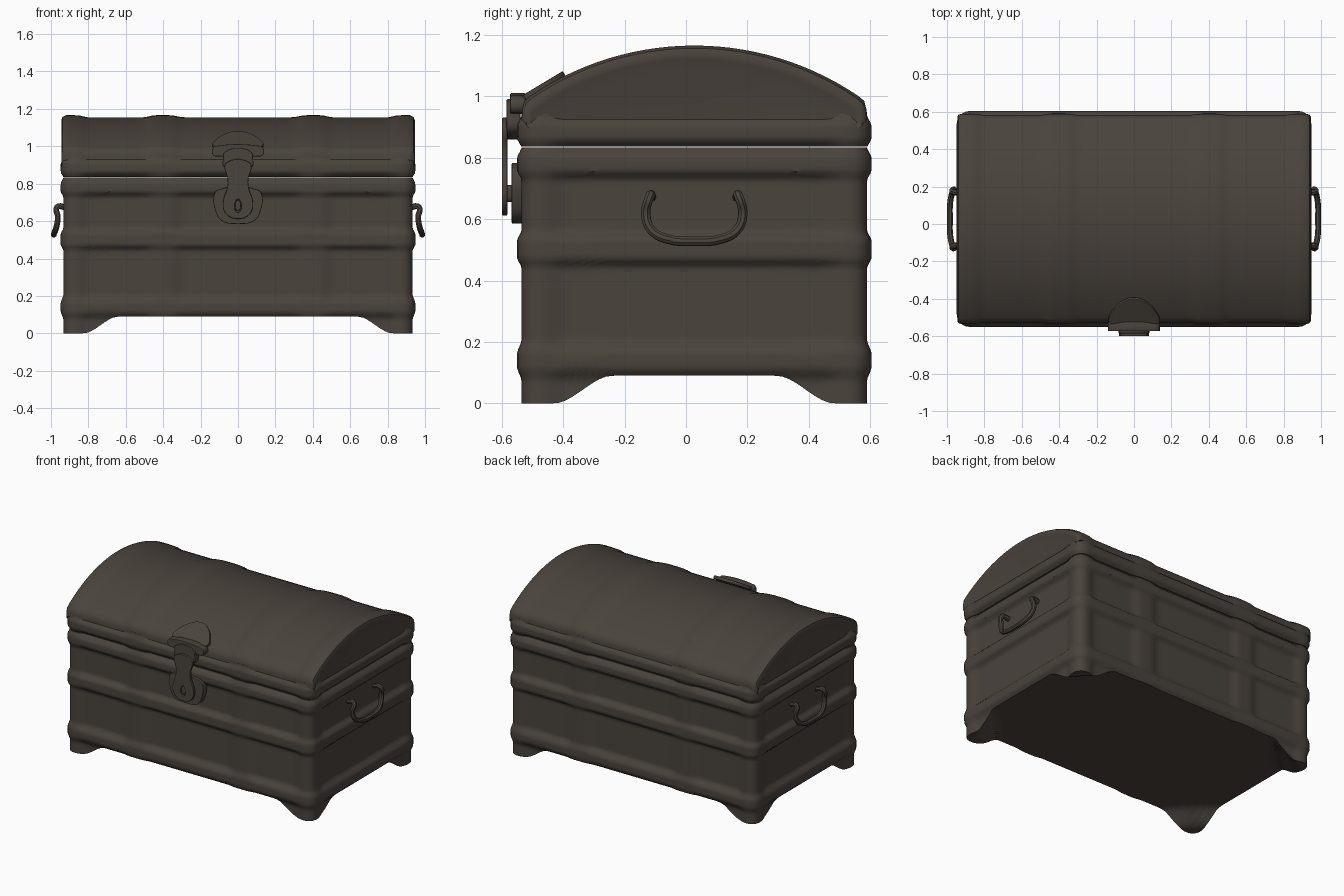
import bpy, bmesh, math
from mathutils import Vector

if "Cube" in bpy.data.objects:
    bpy.data.objects.remove(bpy.data.objects["Cube"])

A, B, CY, R = 0.918, 0.5475, 0.027, 0.04   # panel-level half sizes, y centre, corner radius

wood = bpy.data.materials.new("dark_brown")
wood.diffuse_color = (0.068, 0.056, 0.046, 1)
wood.use_nodes = True
wood.node_tree.nodes["Principled BSDF"].inputs["Base Color"].default_value = wood.diffuse_color


def smooth(t):
    t = min(max(t, 0.0), 1.0)
    return t * t * (3 - 2 * t)


def band(v, lo, hi, soft):
    return smooth((v - lo + soft) / soft) * smooth((hi + soft - v) / soft)


def rail(z):
    return max(band(z, 0.12, 0.16, 0.05), band(z, 0.475, 0.53, 0.035),
               band(z, 0.76, 0.80, 0.035), band(z, 0.865, 0.905, 0.035))


def x_strap(x):
    return max(band(abs(x), 0.36, 0.44, 0.07), smooth((abs(x) - 0.80) / 0.06))


def foot_z(x, y):
    d = (A - abs(x)) + (B - abs(y))
    return 0.09 * smooth((d - 0.09) / 0.19)


def perimeter():
    """Rounded rectangle as (x, y, nx, ny, strap amount)."""
    out = []
    for k, (a, b, n) in enumerate([(A, B, 76), (B, A, 46)] * 2):
        ang = k * math.pi / 2
        c, s = round(math.cos(ang)), round(math.sin(ang))
        pts = []
        for i in range(n + 1):
            u = (a - R) * (2 * i / n - 1)
            st = x_strap(u) if k % 2 == 0 else smooth((abs(u) - 0.42) / 0.07)
            pts.append((u, -b, 0, -1, st))
        for i in range(1, 5):
            t = -math.pi / 2 + i * math.pi / 10
            nx, ny = math.cos(t), math.sin(t)
            pts.append((a - R + R * nx, -b + R + R * ny, nx, ny, 1))
        out += [(x * c - y * s, x * s + y * c, nx * c - ny * s, nx * s + ny * c, st)
                for x, y, nx, ny, st in pts]
    return out


def finish(name, rings, caps=True):
    """Bridge closed rings of points into one skin."""
    bm = bmesh.new()
    vs = [[bm.verts.new(p) for p in ring] for ring in rings]
    n = len(vs[0])
    for a, b in zip(vs, vs[1:]):
        for i in range(n):
            j = (i + 1) % n
            bm.faces.new((a[i], a[j], b[j], b[i]))
    bm.faces.new(vs[0][::-1])
    bm.faces.new(vs[-1])
    bmesh.ops.recalc_face_normals(bm, faces=bm.faces)
    me = bpy.data.meshes.new(name)
    bm.to_mesh(me)
    bm.free()
    me.materials.append(wood)
    ob = bpy.data.objects.new(name, me)
    bpy.context.collection.objects.link(ob)
    return ob


def wall_ring(loop, t, z0, z1, feet):
    ring = []
    for x, y, nx, ny, st in loop:
        lo = foot_z(x, y) if feet else z0
        z = lo + (z1 - lo) * t
        r = rail(z)
        o = 0.03 * r + 0.015 * st * (1 - r)
        ring.append((x + nx * o, y + ny * o + CY, z))
    return ring


loop = perimeter()

# Chest body: underside with solid feet, then the panelled walls
under = [[(x * s, y * s + CY, foot_z(x * s, y * s)) for x, y, *_ in loop]
         for s in (0.79, 0.83, 0.87, 0.91, 0.95, 0.985)]
walls = [wall_ring(loop, i / 60, 0, 0.833, True) for i in range(61)]
finish("chest_body", under + walls)

# Lid rim
finish("lid_rim", [wall_ring(loop, i / 10, 0.837, 0.95, False) for i in range(11)])

# Domed lid with raised straps and rolled ends
half = [(0.562, 0.925), (0.561, 0.955), (0.553, 0.985)]
arc = [(0.95 * math.sin(a), 0.215 + 0.95 * math.cos(a))
       for a in (0.595 * (1 - i / 14) for i in range(29))]
profile = half + arc + [(-y, z) for y, z in half[::-1]]


def lid_ring(x, off):
    ring = []
    for y, z in profile:
        n = Vector((y, z - 0.215)).normalized()
        ring.append((x, y + n.x * off + CY, z + n.y * off))
    return ring


ends = [(0.930, -0.08), (0.942, -0.045), (0.945, -0.025), (0.938, -0.008)]
stations = [(-x, o) for x, o in ends]
for i in range(81):
    x = 0.92 * (i / 40 - 1)
    stations.append((x, -0.010 + 0.011 * x_strap(x)))
stations += ends[::-1]
finish("domed_lid", [lid_ring(x, o) for x, o in stations])


def to_mesh(ob):
    bpy.ops.object.select_all(action='DESELECT')
    ob.select_set(True)
    bpy.context.view_layer.objects.active = ob
    bpy.ops.object.convert(target='MESH')
    ob = bpy.context.object
    ob.data.materials.clear()
    ob.data.materials.append(wood)
    return ob


def add_spline(cu, pts, cyclic):
    sp = cu.splines.new('BEZIER')
    sp.bezier_points.add(len(pts) - 1)
    for p, co in zip(sp.bezier_points, pts):
        p.co = co
    for p in sp.bezier_points:
        p.handle_left_type = p.handle_right_type = 'AUTO'
    sp.use_cyclic_u = cyclic
    sp.resolution_u = 5


def plate(name, outlines, loc, thick, tilt=90):
    """Symmetric flat plate; outlines list the right half from top to bottom."""
    cu = bpy.data.curves.new(name, 'CURVE')
    cu.dimensions = '2D'
    cu.fill_mode = 'BOTH'
    cu.bevel_depth = 0.004
    cu.bevel_resolution = 1
    cu.extrude = thick / 2 - 0.004
    for right in outlines:
        left = [(-x, z) for x, z in right[::-1] if x > 0]
        add_spline(cu, [(x, z, 0) for x, z in right + left], True)
    ob = bpy.data.objects.new(name, cu)
    bpy.context.collection.objects.link(ob)
    ob.location = loc
    ob.rotation_euler.x = math.radians(tilt)
    return to_mesh(ob)


# Latch: lid plate lying on the dome, hinge, hasp with keyhole, lock plate
plate("latch_lid_plate", [[(0, 0.15), (0.055, 0.132), (0.115, 0.065), (0.13, 0.01), (0.10, -0.005)]],
      (0, -0.528, 0.994), 0.022, 31)
plate("latch_hinge_bar", [[(0.10, 1.0), (0.13, 0.99), (0.13, 0.955), (0.10, 0.95)]],
      (0, -0.548, 0), 0.05)
plate("latch_hinge_leaf", [[(0.07, 0.965), (0.075, 0.94), (0.07, 0.89)]], (0, -0.562, 0), 0.045)
plate("latch_hasp", [
    [(0.06, 0.91), (0.068, 0.89), (0.052, 0.83), (0.055, 0.77), (0.075, 0.71),
     (0.07, 0.655), (0.035, 0.622), (0, 0.616)],
    [(0, 0.722), (0.016, 0.705), (0.022, 0.675), (0.014, 0.65), (0, 0.643)]],
      (0, -0.591, 0), 0.018)
plate("latch_lock_plate", [[(0.10, 0.765), (0.122, 0.745), (0.118, 0.66), (0.085, 0.605), (0, 0.59)]],
      (0, -0.546, 0), 0.044)
plate("latch_staple", [[(0, 0.708), (0.011, 0.685), (0, 0.66)]], (0, -0.58, 0), 0.03)

# Carrying handles on both ends
half_path = [(0.915, 0.14, 0.672), (0.968, 0.145, 0.674), (0.963, 0.158, 0.62),
             (0.972, 0.140, 0.565), (0.983, 0.085, 0.535)]
path = half_path + [(0.984, 0, 0.528)] + [(x, -y, z) for x, y, z in half_path[::-1]]
for side, name in ((1, "handle_right"), (-1, "handle_left")):
    cu = bpy.data.curves.new(name, 'CURVE')
    cu.dimensions = '3D'
    cu.bevel_depth = 0.016
    cu.bevel_resolution = 2
    cu.use_fill_caps = True
    add_spline(cu, [(side * x, y + CY, z) for x, y, z in path], False)
    ob = bpy.data.objects.new(name, cu)
    bpy.context.collection.objects.link(ob)
    to_mesh(ob)

# Soft shading everywhere, with hard edges kept
bpy.ops.object.select_all(action='SELECT')
bpy.ops.object.shade_smooth_by_angle(angle=math.radians(40))
